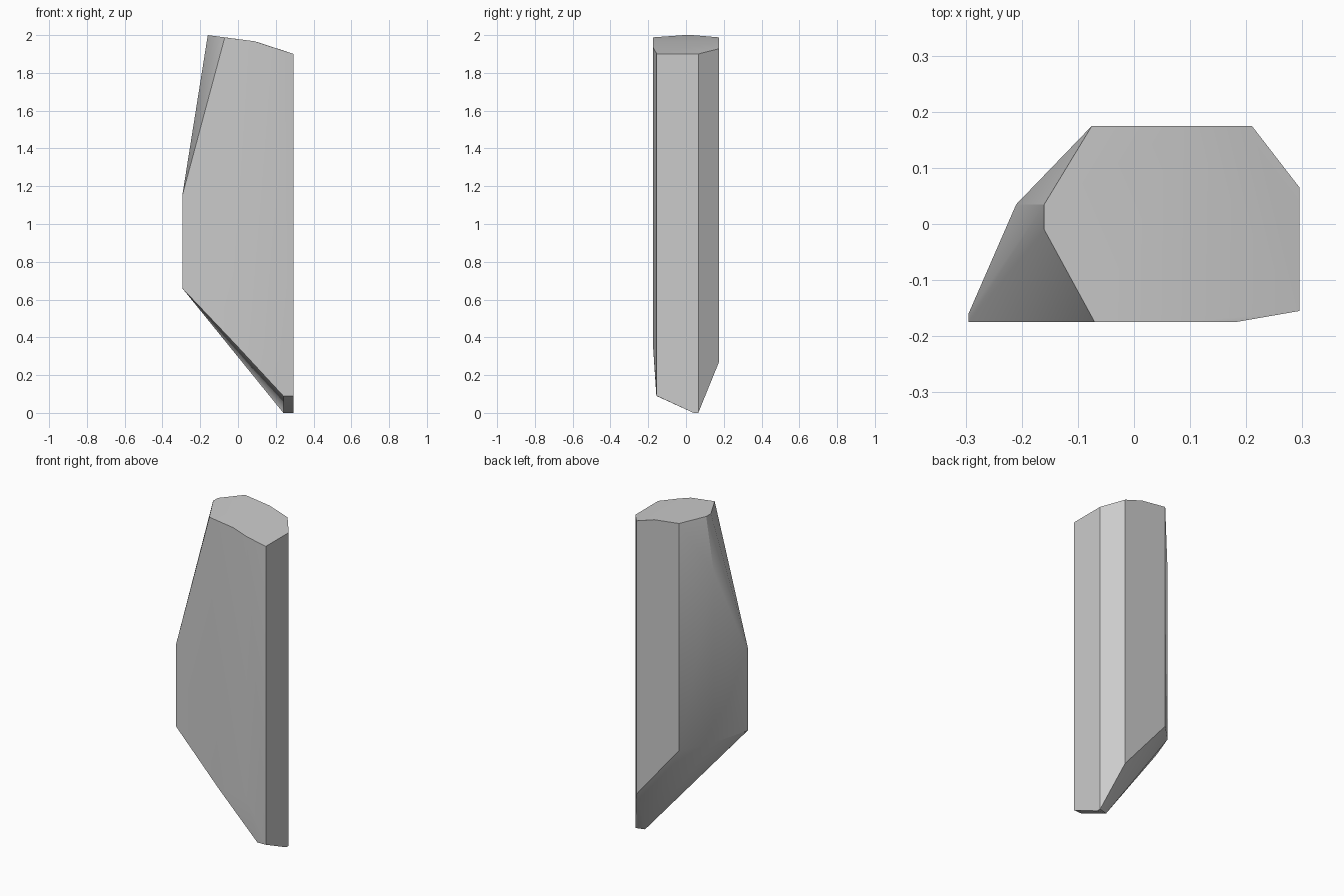
import bpy
import bmesh
import math

cube = bpy.data.objects.get("Cube")
if cube:
    bpy.data.objects.remove(cube, do_unlink=True)


def make_material(name, colour):
    material = bpy.data.materials.new(name)
    material.use_nodes = True
    material.diffuse_color = colour
    for node in material.node_tree.nodes:
        if node.type == "BSDF_PRINCIPLED":
            node.inputs["Base Color"].default_value = colour
    return material


def make_stone(name, columns, extra_points, material):
    """Wrap a tight convex skin around upright edges and extra corner points."""
    bm = bmesh.new()
    for x, y, low, high in columns:
        bm.verts.new((x, y, low))
        bm.verts.new((x, y, high))
    for point in extra_points:
        bm.verts.new(point)
    hull = bmesh.ops.convex_hull(bm, input=list(bm.verts))
    loose = {v for v in hull["geom_interior"] + hull["geom_unused"]
             if isinstance(v, bmesh.types.BMVert)}
    bmesh.ops.delete(bm, geom=list(loose), context="VERTS")
    # Merge the coplanar triangles into clean flat facets
    bmesh.ops.dissolve_limit(bm, angle_limit=math.radians(1),
                             verts=list(bm.verts), edges=list(bm.edges))
    bmesh.ops.recalc_face_normals(bm, faces=list(bm.faces))

    mesh = bpy.data.meshes.new(name)
    bm.to_mesh(mesh)
    bm.free()
    mesh.materials.append(material)
    stone = bpy.data.objects.new(name, mesh)
    bpy.context.collection.objects.link(stone)
    return stone


# Upright edges of the pillar: plan position, lower end, upper end
columns = [
    (0.295, -0.155, 0.09, 1.9),
    (0.295, 0.065, 0, 1.9),
    (0.21, 0.175, 0.27, 1.928),
    (-0.075, 0.175, 0.61, 1.988),
    (-0.21, 0.035, 0.64, 1.68),
    (-0.295, -0.16, 0.66, 1.15),
    (-0.295, -0.175, 0.66, 1.15),
    (0.18, -0.175, 0.36, 1.937),
]

# Corners of the slanted foot
foot = [(0.24, -0.157, 0.09), (0.24, 0.05, 0), (0.295, 0.04, 0),
        (-0.01, -0.175, 0.36)]

# Corners of the sloping crown
crown = [(-0.16, 0.035, 2), (-0.16, -0.01, 2), (-0.07, -0.175, 1.988)]
crown += [(0.09, side * 0.175, 1.967) for side in (-1, 1)]

grey = make_material("stone grey", (0.6, 0.6, 0.6, 1))
stone = make_stone("stone_pillar", columns, foot + crown, grey)

# Soften shallow facets while keeping the main edges crisp
bpy.ops.object.select_all(action="DESELECT")
stone.select_set(True)
bpy.context.view_layer.objects.active = stone
bpy.ops.object.shade_smooth_by_angle(angle=math.radians(30))
